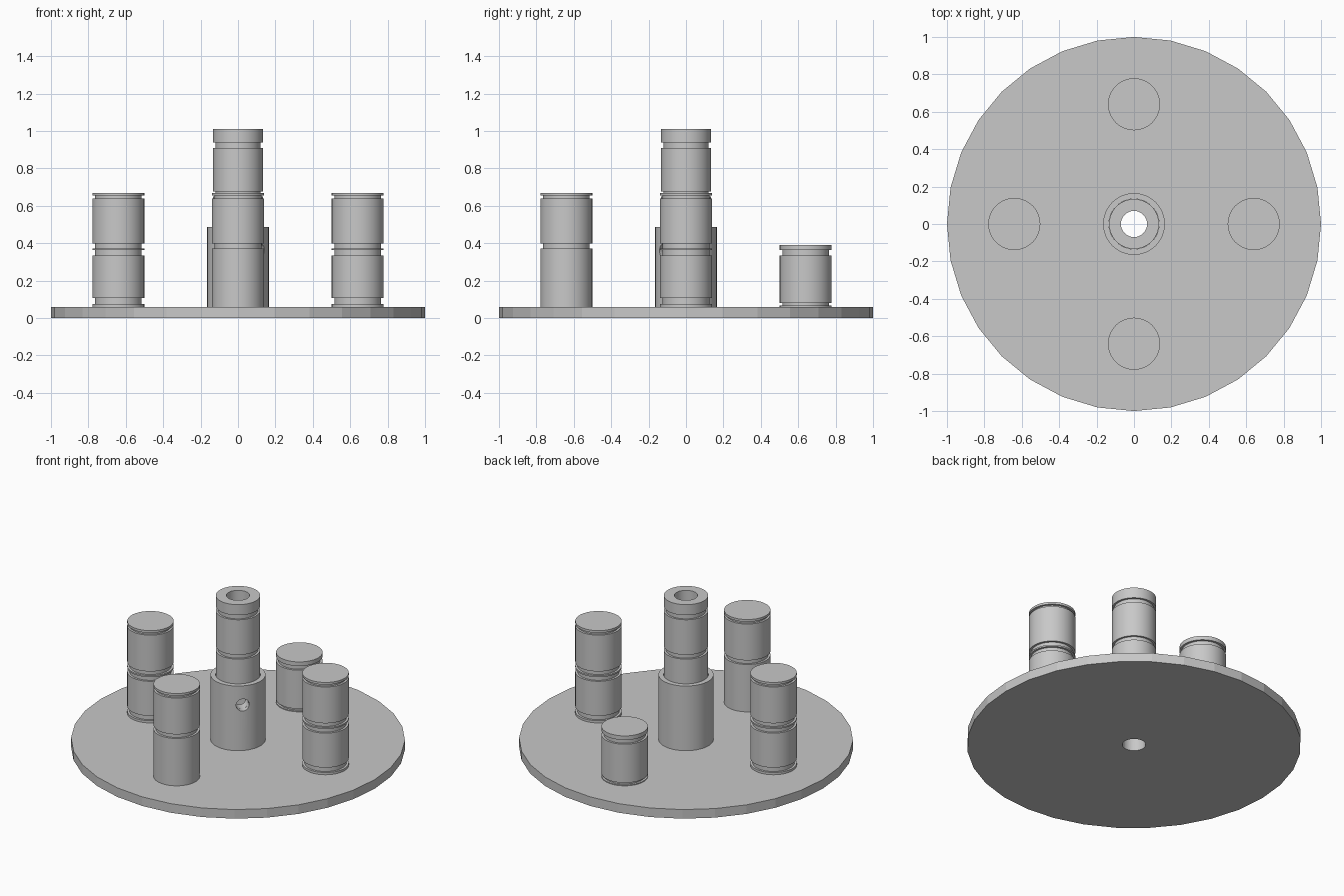
import bpy, bmesh, math
from mathutils import Matrix, Vector

cube = bpy.data.objects.get("Cube")
if cube:
    bpy.data.objects.remove(cube, do_unlink=True)

GREY = (0.58, 0.58, 0.58, 1)
grey = bpy.data.materials.new("plain_grey")
grey.use_nodes = True
grey.diffuse_color = GREY
grey.node_tree.nodes["Principled BSDF"].inputs["Base Color"].default_value = GREY

BASE_TOP = 0.06
BORE = 0.07


def lathe(name, steps, location=(0, 0), bore=0, sides=64, smooth=True):
    """Turn stacked (top height, radius) steps; the first step only sets the bottom."""
    outline = []
    z = steps[0][0]
    for top, radius in steps[1:]:
        outline += [(radius, z), (radius, top)]
        z = top
    bm = bmesh.new()
    profile = [(bore, steps[0][0])] + outline + [(bore, z)]
    if bore:
        profile.append(profile[0])
    verts = [bm.verts.new((r, 0, h)) for r, h in profile]
    edges = [bm.edges.new(pair) for pair in zip(verts, verts[1:])]
    bmesh.ops.spin(bm, geom=verts + edges, cent=(0, 0, 0), axis=(0, 0, 1),
                   angle=math.tau, steps=sides, use_duplicate=False)
    bmesh.ops.remove_doubles(bm, verts=bm.verts, dist=0.0005)
    bmesh.ops.recalc_face_normals(bm, faces=bm.faces)
    mesh = bpy.data.meshes.new(name)
    bm.to_mesh(mesh)
    bm.free()
    mesh.materials.append(grey)
    obj = bpy.data.objects.new(name, mesh)
    obj.location = (*location, 0)
    bpy.context.collection.objects.link(obj)
    if smooth:
        shade(obj)
    return obj


def shade(obj):
    bpy.ops.object.select_all(action="DESELECT")
    obj.select_set(True)
    bpy.context.view_layer.objects.active = obj
    bpy.ops.object.shade_smooth_by_angle(angle=math.radians(30))


# Round base plate with a centre hole
lathe("base_plate", [(0,), (BASE_TOP, 1)], bore=BORE, sides=32, smooth=False)

# Grooved posts around the plate
R, G, D = 0.139, 0.125, 0.64
upper = [(0.40, G), (0.64, R), (0.655, G), (0.67, R)]
foot = [(BASE_TOP,), (0.075, R), (0.107, G), (0.335, R)]
tall = foot + [(0.363, G), (0.373, R)] + upper
lathe("left_post", tall, (D, 0))
lathe("right_post", tall, (-D, 0))
lathe("front_post", [(BASE_TOP,), (0.373, R)] + upper, (0, -D))
lathe("back_post", [(BASE_TOP,), (0.066, R), (0.08, G), (0.335, R),
                    (0.363, G), (0.39, R)], (0, D))

# Hollow centre column and the sleeve around its foot
C = 0.133
column = lathe("centre_column", [(BASE_TOP,), (0.65, C), (0.678, 0.12), (0.91, C),
                                 (0.94, 0.12), (1.01, C)], bore=BORE)
sleeve = lathe("centre_sleeve", [(BASE_TOP,), (0.487, 0.165)], bore=0.134)

# Cross hole drilled diagonally through one wall of sleeve and column
direction = Vector((1, -1, 0)).normalized()
bm = bmesh.new()
bmesh.ops.create_cone(bm, cap_ends=True, segments=32, radius1=0.04, radius2=0.04, depth=0.22)
bm.transform(Matrix.Translation(direction * 0.13 + Vector((0, 0, 0.36)))
             @ direction.to_track_quat("Z", "Y").to_matrix().to_4x4())
drill_mesh = bpy.data.meshes.new("drill")
bm.to_mesh(drill_mesh)
bm.free()
drill_mesh.materials.append(grey)
drill = bpy.data.objects.new("drill", drill_mesh)
drill.hide_render = True
bpy.context.collection.objects.link(drill)
for part in (column, sleeve):
    cut = part.modifiers.new("cross_hole", "BOOLEAN")
    cut.operation = "DIFFERENCE"
    cut.object = drill
    cut.solver = "EXACT"
    # Drill before the shading step
    bpy.context.view_layer.objects.active = part
    bpy.ops.object.modifier_apply(modifier=cut.name)
    shade(part)
bpy.data.objects.remove(drill, do_unlink=True)
